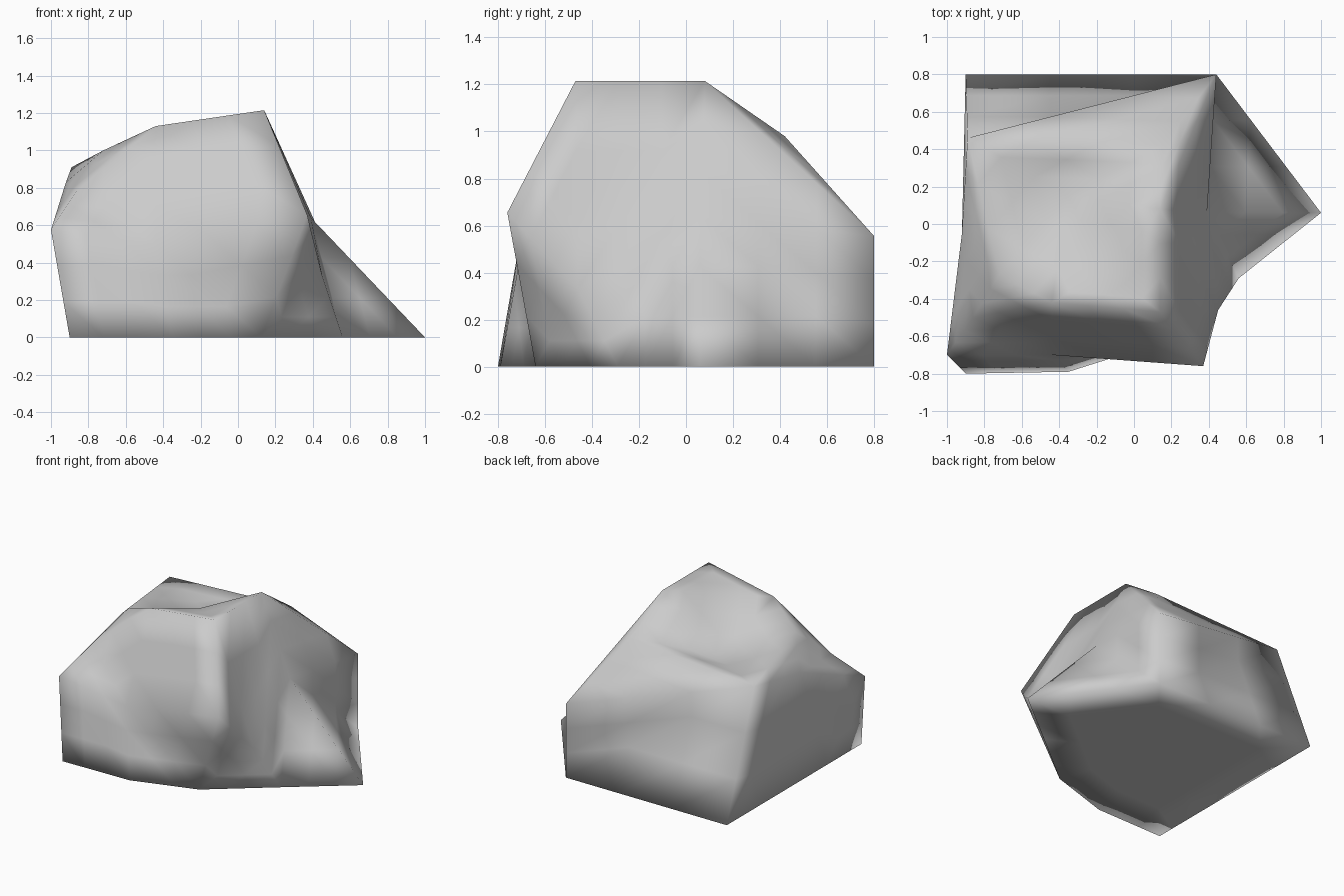
import bpy, bmesh

if "Cube" in bpy.data.objects:
    bpy.data.objects.remove(bpy.data.objects["Cube"])

# Cross-section loops, counter-clockwise from the front left corner
foot = [(-.9, -.8, 0), (-.35, -.79, 0), (.125, -.64, 0), (.56, -.29, 0),
        (1, .06, 0), (.44, .8, 0), (-.9, .8, 0), (-.9, -.39, 0)]
belly = [(-1, -.7, .575), (-.44, -.7, .5), (.37, -.76, .655), (.45, -.46, .33),
         (.39, .06, .64), (.44, .8, .555), (-.89, .46, .91), (-.92, -.05, .83)]
# Repeated points pinch the loop where edges meet
shoulder = [(-.86, -.5, .785), (-.44, -.42, 1.13), (.14, -.47, 1.215), (.14, -.47, 1.215),
            (.14, .08, 1.215), (.15, .42, .98), (-.89, .46, .91), (-.72, -.27, 1.0)]
rim = [shoulder[-1]] + shoulder[1:]
crest = (-.15, -.25, 1.14)
hollow = (-.35, .15, .89)

bm = bmesh.new()
verts = {}


def face(points):
    """Add a face, skipping pinched (degenerate) ones."""
    unique = list(dict.fromkeys(points))
    if len(unique) < 3:
        return
    for p in unique:
        if p not in verts:
            verts[p] = bm.verts.new(p)
    bm.faces.new([verts[p] for p in unique])


def bridge(low, high, diagonals):
    """Join two loops with triangles; each digit picks the diagonal."""
    for i, d in enumerate(diagonals):
        j = (i + 1) % len(low)
        a, b, c, e = low[i], low[j], high[j], high[i]
        for tri in (((a, b, c), (a, c, e)) if d == "1" else ((a, b, e), (b, c, e))):
            face(tri)


def fan(loop, centre):
    """Close a loop with triangles around a centre point."""
    for i, p in enumerate(loop):
        face((p, loop[(i + 1) % len(loop)], centre))


# Flat underside and faceted sides
face(foot[::-1])
bridge(foot, belly, "00110111")
bridge(belly, shoulder, "00010001")
bridge(shoulder, rim, "00000000")
# Top: raised crest at the front right, hollow behind it
C, A, _, B, D, E, H = shoulder[1:]
for tri in ((C, A, crest), (A, B, crest)):
    face(tri)
fan([H, C, crest, B, D, E], hollow)

# Even subdivision keeps the facets flat and the shaded edges tight
bmesh.ops.recalc_face_normals(bm, faces=bm.faces)
bmesh.ops.poke(bm, faces=[f for f in bm.faces if len(f.verts) > 4])
bmesh.ops.subdivide_edges(bm, edges=bm.edges, cuts=2, use_grid_fill=True)
for f in bm.faces:
    f.smooth = True
mesh = bpy.data.meshes.new("rock")
bm.to_mesh(mesh)
bm.free()
bpy.context.collection.objects.link(bpy.data.objects.new("rock", mesh))
